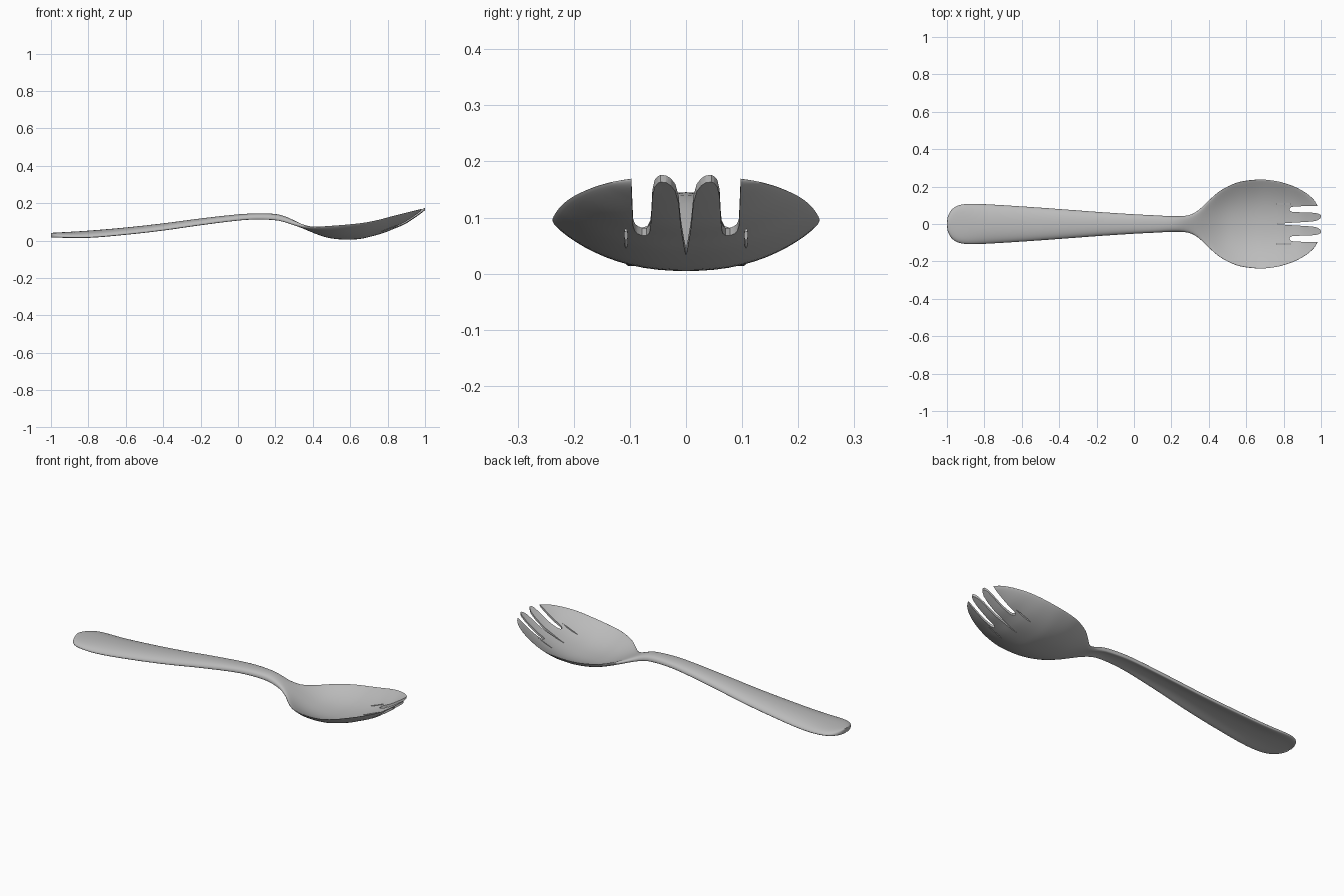
import bpy, bmesh, math

if "Cube" in bpy.data.objects:
    bpy.data.objects.remove(bpy.data.objects["Cube"])

steel = bpy.data.materials.new("brushed_steel")
steel.diffuse_color = (0.5, 0.5, 0.5, 1)
steel.use_nodes = True
steel.node_tree.nodes["Principled BSDF"].inputs["Base Color"].default_value = steel.diffuse_color

# (x, value) control points along the length
WIDTH = [(-1, .012), (-.995, .04), (-.98, .07), (-.955, .092), (-.92, .104), (-.87, .108), (-.8, .106),
         (-.6, .094), (-.4, .08), (-.2, .065), (0, .052), (.1, .047), (.2, .042), (.27, .043),
         (.31, .053), (.35, .078), (.4, .126), (.45, .17), (.5, .2), (.55, .221), (.6, .232),
         (.68, .238), (.75, .231), (.8, .22), (.85, .203), (.9, .178), (.94, .15), (.97, .118), (1, .06)]
CENTRE = [(-1, .041), (-.8, .053), (-.6, .07), (-.4, .092), (-.2, .118), (0, .14), (.1, .145), (.2, .142),
          (.25, .13), (.3, .108), (.35, .084), (.4, .06), (.45, .04), (.5, .027), (.58, .02), (.65, .023),
          (.7, .033), (.78, .055), (.83, .075), (.89, .1), (.95, .138), (1, .174)]
RIM = [(-1, .034), (-.8, .033), (-.6, .05), (-.4, .073), (-.2, .102), (0, .128), (.1, .135), (.2, .131),
       (.25, .12), (.3, .103), (.35, .087), (.4, .081), (.5, .086), (.6, .094), (.68, .103), (.75, .117),
       (.8, .13), (.85, .143), (.9, .155), (.95, .167), (1, .178)]
THICK = [(-1, .022), (-.8, .026), (0, .027), (.25, .027), (.4, .018), (.6, .015), (1, .013)]


def sample(points, x):
    """Smooth cubic interpolation through control points."""
    n = len(points)
    i = next((k for k in range(n - 1) if x <= points[k + 1][0]), n - 2)

    def slope(k):
        a, b = points[max(k - 1, 0)], points[min(k + 1, n - 1)]
        return (b[1] - a[1]) / (b[0] - a[0])
    (x0, y0), (x1, y1) = points[i], points[i + 1]
    h = x1 - x0
    t = (x - x0) / h
    return ((1 + 2 * t) * (1 - t) ** 2 * y0 + t * (1 - t) ** 2 * h * slope(i)
            + t * t * (3 - 2 * t) * y1 + t * t * (t - 1) * h * slope(i + 1))


def make_object(name, bm):
    bmesh.ops.recalc_face_normals(bm, faces=bm.faces[:])
    mesh = bpy.data.meshes.new(name)
    bm.to_mesh(mesh)
    bm.free()
    obj = bpy.data.objects.new(name, mesh)
    bpy.context.collection.objects.link(obj)
    return obj


# Handle and bowl: one closed loft with a rounded edge
SIDES, STEPS = 56, 130
bm = bmesh.new()
rings = []
for i in range(STEPS + 1):
    u = i / STEPS
    x = -1 + 2 * (u - .75 * math.sin(2 * math.pi * u) / (2 * math.pi))
    w, c, r, t = (sample(p, x) for p in (WIDTH, CENTRE, RIM, THICK))
    ring = []
    for j in range(SIDES):
        a = 2 * math.pi * j / SIDES
        s = math.cos(a)
        half = t / 2 * (1 - abs(s) ** 8) ** .5 * (1 if math.sin(a) >= 0 else -1)
        z = c + (r - c) * abs(s) ** 2.3 - t / 2 + half
        ring.append(bm.verts.new((x, w * s, max(z, 0))))
    rings.append(ring)
for a, b in zip(rings, rings[1:]):
    for j in range(SIDES):
        k = (j + 1) % SIDES
        bm.faces.new((a[j], a[k], b[k], b[j]))
bm.faces.new(rings[0])
bm.faces.new(rings[-1])
spork = make_object("handle_and_bowl", bm)
spork.data.materials.append(steel)

# Slots between the tines
middle = [(.75, 0), (.85, .007), (.95, .013), (.98, .019), (.993, .027), (1.002, .038)]
middle = middle + [(x, -y) for x, y in reversed(middle[1:])]
outer = [(.83, .078), (.834, .07), (.847, .065), (.9, .062), (.96, .06), (.985, .056), (.996, .05),
         (1.002, .043), (1.05, .043), (1.05, .098), (.97, .097), (.86, .094), (.842, .091), (.834, .086)]
slit = [(.75, .107), (.775, .104), (.82, .104), (.845, .107), (.82, .110), (.775, .110)]


def mirror(outline):
    return [(x, -y) for x, y in outline]


bm = bmesh.new()
for outline in (middle, outer, mirror(outer), slit, mirror(slit)):
    face = bm.faces.new([bm.verts.new((x, y, -.1)) for x, y in outline])
    top = bmesh.ops.extrude_face_region(bm, geom=[face])["geom"]
    bmesh.ops.translate(bm, vec=(0, 0, .5), verts=[g for g in top if isinstance(g, bmesh.types.BMVert)])
cutter = make_object("slot_cutter", bm)
cutter.hide_render = True

cut = spork.modifiers.new("slots", "BOOLEAN")
cut.operation, cut.solver, cut.object = "DIFFERENCE", "EXACT", cutter
bpy.context.view_layer.objects.active = spork
spork.select_set(True)
bpy.ops.object.modifier_apply(modifier=cut.name)
bpy.data.objects.remove(cutter)
bpy.ops.object.shade_smooth_by_angle(angle=math.radians(40))
